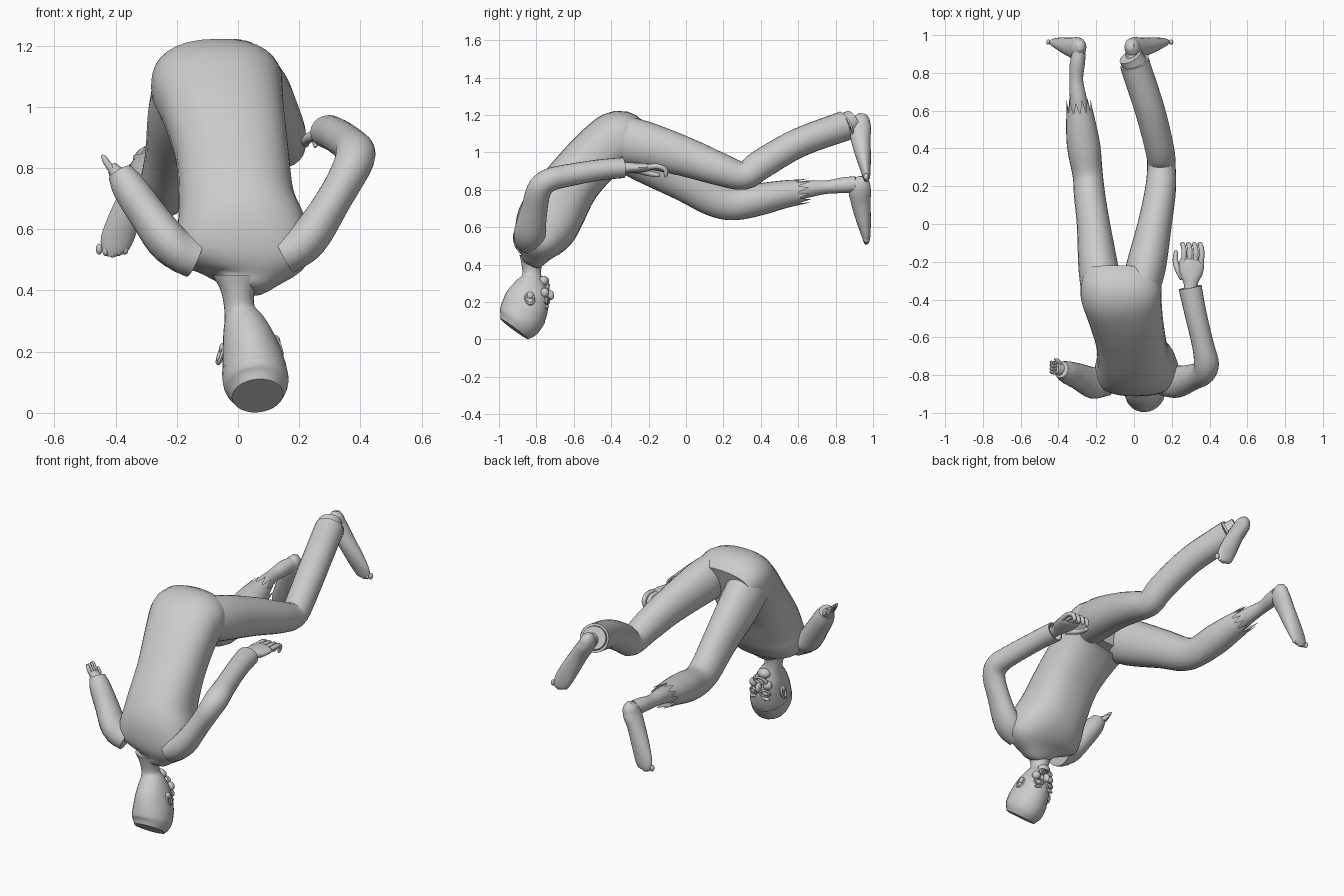
import bpy, math, random
from mathutils import Vector, Matrix
random.seed(4)


def finish(ob, angle=50):
    bpy.ops.object.select_all(action='DESELECT')
    ob.select_set(True)
    bpy.context.view_layer.objects.active = ob
    bpy.ops.object.shade_smooth_by_angle(angle=math.radians(angle))
    return ob


def spline(pts, steps):
    """Smooth curve through (x, y, z, width, depth) points."""
    P = [Vector(p) for p in pts]
    P = [P[0] * 2 - P[1]] + P + [P[-1] * 2 - P[-2]]
    out = []
    for i in range(1, len(P) - 2):
        a, b, c, d = P[i - 1:i + 3]
        for k in range(steps):
            t = k / steps
            out.append(0.5 * (2 * b + (c - a) * t + (2 * a - 5 * b + 4 * c - d) * t * t
                              + (3 * b - a - 3 * c + d) * t ** 3))
    return out + [P[-2]]


def loft(name, pts, n=20, steps=4, power=2.0, jag=0.0, recess=0.0):
    """Skin elliptical sections along a path; optional torn or recessed end."""
    S = spline(pts, steps)
    C = [Vector(s[:3]) for s in S]
    verts, faces = [], []

    def ring(c, t, w, d, tear=0.0):
        u = Vector((1, 0, 0))
        u = (u - t * u.dot(t)).normalized()
        v = t.cross(u)
        for j in range(n):
            a = 2 * math.pi * j / n
            ca, sa = math.cos(a), math.sin(a)
            x = math.copysign(abs(ca) ** (2 / power), ca) * w
            y = math.copysign(abs(sa) ** (2 / power), sa) * d
            off = tear * (random.uniform(.5, 1) if j % 2 else random.uniform(-.9, -.3))
            verts.append(c + u * x + v * y + t * off)

    rows = len(S)
    for i, s in enumerate(S):
        t = (C[min(i + 1, rows - 1)] - C[max(i - 1, 0)]).normalized()
        ring(C[i], t, max(s[3], .002), max(s[4], .002), jag if i == rows - 1 else 0)
    if recess:
        ring(C[-1], t, s[3] * .85, s[4] * .85)
        ring(C[-1] - t * recess, t, s[3] * .8, s[4] * .8)
        rows += 2
    for i in range(rows - 1):
        for j in range(n):
            k = (j + 1) % n
            faces.append((i * n + j, i * n + k, i * n + n + k, i * n + n + j))
    faces.append(tuple(reversed(range(n))))
    if not jag:
        faces.append(tuple(range((rows - 1) * n, rows * n)))
    me = bpy.data.meshes.new(name)
    me.from_pydata(verts, [], faces)
    ob = bpy.data.objects.new(name, me)
    bpy.context.collection.objects.link(ob)
    return finish(ob)


def ball(name, loc, size, rot=(0, 0, 0)):
    bpy.ops.mesh.primitive_uv_sphere_add(segments=14, ring_count=8, radius=1, location=loc, rotation=rot)
    ob = bpy.context.object
    ob.name, ob.scale = name, size
    return finish(ob)


def torus(name, loc, rot, size, r=.3):
    bpy.ops.mesh.primitive_torus_add(major_segments=16, minor_segments=6, major_radius=1,
                                     minor_radius=r, location=loc, rotation=rot)
    ob = bpy.context.object
    ob.name, ob.scale = name, size
    return finish(ob)


# Torso, from collar up to the bent hips
loft("torso", [(.0, -.83, .41, .05, .05), (.01, -.815, .44, .12, .075), (.015, -.795, .50, .215, .125),
               (.01, -.755, .59, .215, .165), (-.005, -.705, .69, .19, .17), (-.02, -.60, .85, .185, .15),
               (-.05, -.46, 1.00, .20, .15), (-.07, -.35, 1.07, .215, .155), (-.07, -.25, 1.05, .19, .11)],
     n=32, power=2.4)

# Trouser legs: intact one and torn one
loft("right_trouser_leg", [(.03, -.36, 1.07, .10, .13), (.065, -.22, 1.04, .105, .125),
                           (.11, 0, .975, .09, .105), (.14, .18, .91, .082, .088), (.145, .31, .875, .075, .075),
                           (.135, .40, .935, .077, .08), (.085, .60, 1.05, .08, .078),
                           (.01, .83, 1.135, .08, .08), (.008, .842, 1.138, .08, .08)], n=24, recess=.06)
loft("left_trouser_leg", [(-.17, -.36, 1.05, .11, .13), (-.19, -.22, .97, .105, .13),
                          (-.215, 0, .845, .088, .11), (-.235, .15, .755, .083, .098), (-.245, .26, .725, .08, .088),
                          (-.265, .40, .75, .088, .085), (-.28, .52, .775, .08, .075),
                          (-.29, .62, .79, .066, .066)], n=24, jag=.055)

# Bare shins
loft("left_shin", [(-.28, .52, .775, .055, .055), (-.295, .66, .805, .045, .045), (-.305, .76, .815, .036, .036),
                   (-.30, .85, .825, .04, .043), (-.29, .91, .83, .035, .04)])
loft("right_shin", [(.03, .76, 1.11, .045, .045), (.005, .85, 1.14, .042, .045), (-.01, .91, 1.15, .036, .04)])


def foot(name, heel, dx):
    """Foot hanging from its heel, sole toward the back."""
    prof = [(0, -.04, 0, .018, .022), (.03, -.045, .025, .037, .045), (.12, -.055, .07, .044, .06),
            (.36, -.05, .14, .046, .052), (.64, -.036, .23, .052, .04), (.86, -.024, .305, .052, .026),
            (.97, -.02, .34, .038, .018), (1, -.02, .36, .012, .010)]
    x, y, z = heel
    loft(name, [(x + dx * a, y + b, z - c, w, d) for a, b, c, w, d in prof])
    for i in range(5):
        f = i / 4 - .5
        ball(name + "_toe", (x + dx * .97 + f * .085, y - .022, z - .345 + abs(f) * .02), (.011, .014, .018))


foot("left_foot", (-.285, .985, .87), -.13)
foot("right_foot", (-.02, .985, 1.205), .18)

# Sleeves
loft("right_sleeve", [(.15, -.83, .52, .07, .08), (.23, -.835, .57, .066, .085), (.315, -.81, .70, .058, .07),
                      (.37, -.785, .80, .062, .066), (.383, -.735, .85, .066, .062), (.365, -.64, .875, .058, .06),
                      (.325, -.47, .905, .058, .056), (.297, -.335, .918, .062, .055)], n=20, recess=.04)
loft("left_sleeve", [(-.14, -.83, .51, .07, .08), (-.22, -.84, .55, .068, .085), (-.29, -.81, .64, .062, .072),
                     (-.355, -.785, .735, .056, .06), (-.385, -.77, .785, .042, .045)], n=20)


# Hands: palm, four curled fingers and a thumb
loft("right_palm", [(.30, -.37, .918, .036, .03), (.30, -.32, .918, .036, .028), (.302, -.26, .918, .062, .027),
                    (.305, -.205, .92, .066, .022), (.308, -.185, .92, .05, .014)], n=16)
for i in range(4):
    x = .262 + i * .031
    loft("right_finger", [(x, -.205, .922, .015, .015), (x + .004, -.15, .925, .014, .014),
                          (x - .002, -.112, .908, .013, .013), (x - .008, -.108, .88, .011, .011),
                          (x - .01, -.116, .868, .004, .004)], n=8)
loft("right_thumb", [(.262, -.285, .91, .022, .02), (.235, -.245, .90, .017, .017), (.22, -.20, .888, .015, .015),
                     (.222, -.15, .878, .011, .011), (.224, -.14, .875, .004, .004)], n=8)
loft("left_palm", [(-.37, -.775, .75, .04, .035), (-.395, -.768, .78, .028, .035),
                   (-.412, -.762, .805, .016, .032)], n=14)
for i in range(4):
    y = -.787 + i * .017
    loft("left_finger", [(-.405, y, .785, .014, .011), (-.427, y, .815, .011, .01),
                         (-.437, y + .004, .832, .009, .009), (-.445, y + .006, .842, .004, .004)], n=8)
loft("left_thumb", [(-.385, -.75, .775, .014, .014), (-.405, -.725, .795, .012, .012),
                    (-.42, -.715, .81, .005, .005)], n=8)

# Upside-down head and neck, with a flat crown
loft("head", [(0, -.825, .45, .085, .065), (0, -.825, .40, .056, .054), (.005, -.825, .34, .050, .052),
              (.02, -.832, .29, .070, .085), (.036, -.845, .23, .088, .115), (.052, -.868, .15, .104, .125),
              (.06, -.892, .095, .103, .115), (.064, -.918, .058, .082, .09)], n=28)
# Hair cap over the crown
loft("hair_cap", [(.052, -.868, .145, .106, .127), (.06, -.893, .093, .106, .118),
                  (.064, -.919, .056, .084, .092)], n=28)

# Ears, eyes, brows, nose and mouth
for s in (-1, 1):
    cx = .038
    torus("ear", (cx + s * .093, -.835, .205 + s * .012), (0, s * 1.25, .2), (.03, .022, .025), .32)
    ball("ear_lobe", (cx + s * .083, -.835, .222 + s * .012), (.018, .022, .02))
    torus("eye_socket", (cx + s * .037, -.742, .205), (1.45, 0, -s * .3), (.025, .017, .03), .3)
    ball("eye", (cx + s * .037, -.746, .205), (.019, .013, .014))
    ball("brow", (cx + s * .037, -.745, .175), (.028, .012, .009), (0, s * .2, 0))
    ball("cheek", (cx + s * .045, -.755, .25), (.026, .024, .026))
ball("nose", (.034, -.727, .238), (.015, .022, .028), (.3, 0, 0))
torus("mouth", (.028, -.738, .277), (1.4, 0, 0), (.036, .016, .03), .35)
ball("chin", (.022, -.762, .312), (.038, .03, .028))
